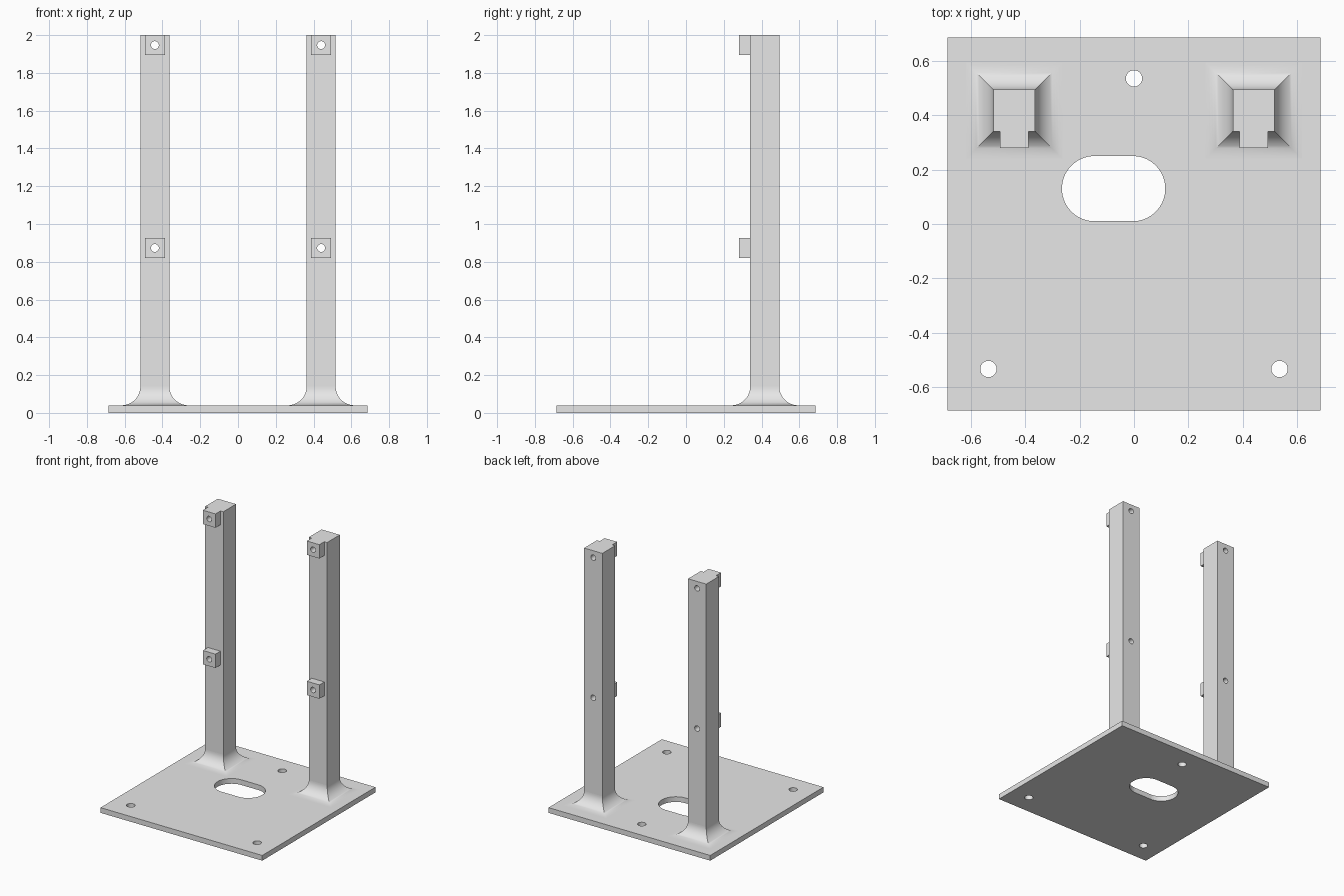
import bpy, bmesh, math

if "Cube" in bpy.data.objects:
    bpy.data.objects.remove(bpy.data.objects["Cube"], do_unlink=True)

grey = bpy.data.materials.new("light grey")
grey.use_nodes = True
grey.diffuse_color = (0.8, 0.8, 0.8, 1)
grey.node_tree.nodes["Principled BSDF"].inputs["Base Color"].default_value = (0.8, 0.8, 0.8, 1)

PLATE_HALF, PLATE_TOP = 0.685, 0.04
POST_X, POST_Y, POST_HALF = 0.44, 0.417, 0.077
FILLET = 0.1
LUG_HALF, LUG_FRONT = 0.053, 0.28
LUG_HEIGHTS = (0.873, 1.947)


def finish(name, bm):
    bmesh.ops.recalc_face_normals(bm, faces=bm.faces)
    mesh = bpy.data.meshes.new(name)
    bm.to_mesh(mesh)
    bm.free()
    mesh.materials.append(grey)
    obj = bpy.data.objects.new(name, mesh)
    bpy.context.collection.objects.link(obj)
    return obj


def loft(name, rings):
    """Solid through a stack of rings with equal point counts."""
    bm = bmesh.new()
    loops = [[bm.verts.new(p) for p in ring] for ring in rings]
    for a, b in zip(loops, loops[1:]):
        for i in range(len(a)):
            j = (i + 1) % len(a)
            bm.faces.new((a[i], a[j], b[j], b[i]))
    bm.faces.new(loops[0])
    bm.faces.new(loops[-1])
    return finish(name, bm)


def square(x, y, half, z):
    return [(x + sx * half, y + sy * half, z)
            for sx, sy in ((-1, -1), (1, -1), (1, 1), (-1, 1))]


def box(name, x0, x1, y0, y1, z0, z1):
    return loft(name, [[(x0, y0, z), (x1, y0, z), (x1, y1, z), (x0, y1, z)] for z in (z0, z1)])


def slot(x, y, radius, straight, z, steps=48):
    """Round outline, stretched along x by a straight middle."""
    ring = []
    for i in range(steps):
        a = 2 * math.pi * (i + 0.5) / steps
        shift = math.copysign(straight, math.cos(a))
        ring.append((x + shift + radius * math.cos(a), y + radius * math.sin(a), z))
    return ring


def combine(obj, tool, operation):
    mod = obj.modifiers.new("cut", 'BOOLEAN')
    mod.operation, mod.solver, mod.object = operation, 'EXACT', tool
    bpy.ops.object.select_all(action='DESELECT')
    bpy.context.view_layer.objects.active = obj
    obj.select_set(True)
    bpy.ops.object.modifier_apply(modifier=mod.name)
    bpy.data.objects.remove(tool, do_unlink=True)


def smooth(obj):
    bpy.ops.object.select_all(action='DESELECT')
    bpy.context.view_layer.objects.active = obj
    obj.select_set(True)
    bpy.ops.object.shade_smooth_by_angle(angle=math.radians(30))
    # Keep the large flat sides flat
    for p in obj.data.polygons:
        if max(abs(c) for c in p.normal) > 0.9999:
            p.use_smooth = False


# Base plate with three screw holes and a cable slot
plate = box("base_plate", -PLATE_HALF, PLATE_HALF, -PLATE_HALF, PLATE_HALF, 0, PLATE_TOP)
for x, y, radius, straight in ((0, 0.535, 0.03, 0), (-0.535, -0.533, 0.03, 0),
                               (0.535, -0.533, 0.03, 0), (-0.075, 0.13, 0.12, 0.07)):
    cutter = loft("hole_cutter", [slot(x, y, radius, straight, z) for z in (-0.1, 0.1)])
    combine(plate, cutter, 'DIFFERENCE')
smooth(plate)

# Two square posts with flared feet, drilled mounting lugs on the front
for side, sign in (("left", 1), ("right", -1)):
    x = sign * POST_X
    rings = [square(x, POST_Y, POST_HALF + FILLET, PLATE_TOP - 0.01)]
    for i in range(17):
        a = math.pi / 2 * i / 16
        rings.append(square(x, POST_Y, POST_HALF + FILLET * (1 - math.sin(a)),
                            PLATE_TOP + FILLET * (1 - math.cos(a))))
    rings.append(square(x, POST_Y, POST_HALF, 2))
    post = loft(side + "_post", rings)
    for z in LUG_HEIGHTS:
        lug = box("lug", x - LUG_HALF, x + LUG_HALF, LUG_FRONT, POST_Y,
                  z - LUG_HALF, z + LUG_HALF)
        combine(post, lug, 'UNION')
    for z in LUG_HEIGHTS:
        drill = loft("drill", [[(px, y, z + pz) for px, pz, _ in slot(x, 0, 0.021, 0, 0, 32)]
                               for y in (0.1, 0.7)])
        combine(post, drill, 'DIFFERENCE')
    smooth(post)
